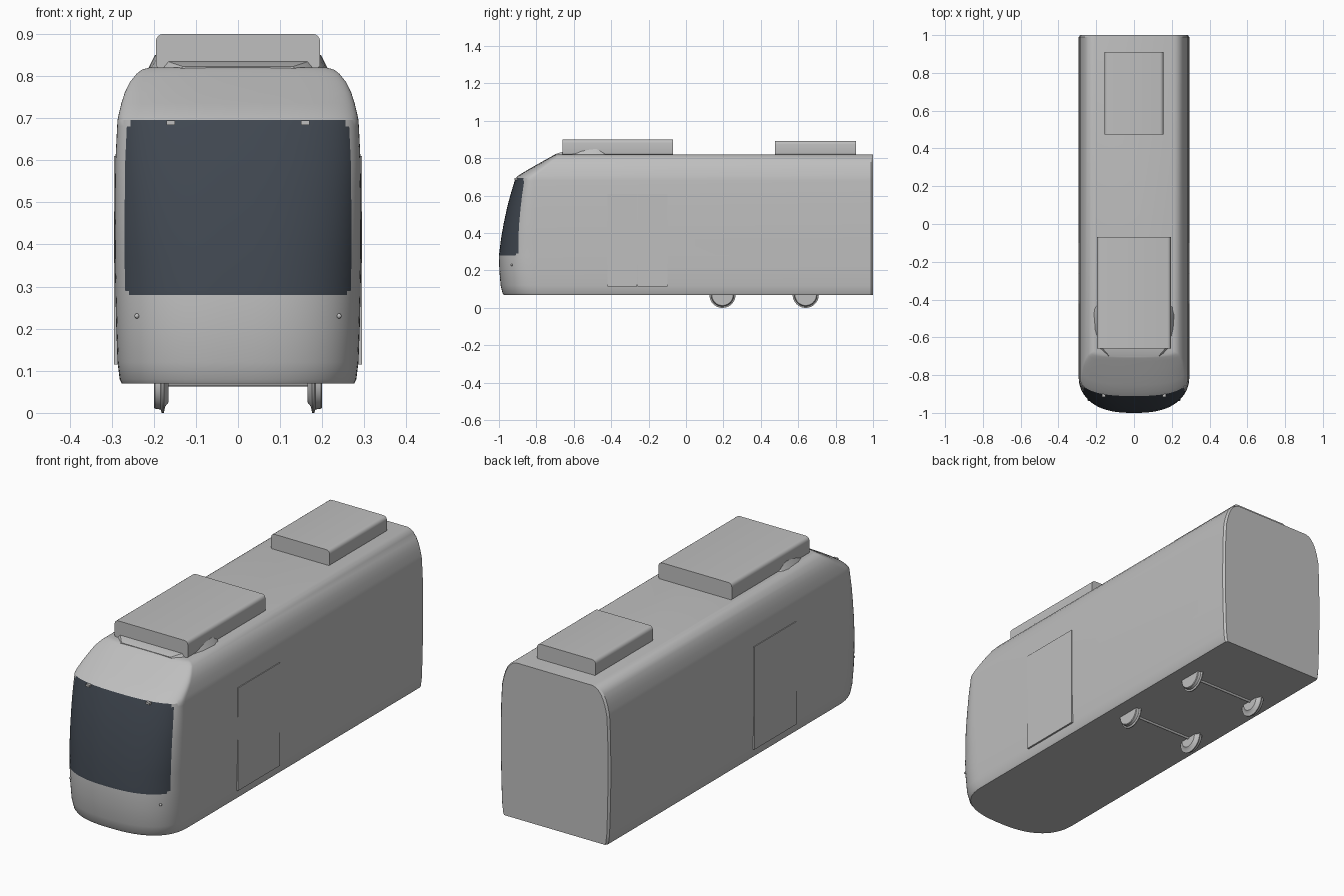
import bpy
import bmesh
from math import sin, cos, pi
from mathutils import Matrix

cube = bpy.data.objects.get("Cube")
if cube:
    bpy.data.objects.remove(cube, do_unlink=True)


def material(name, color):
    mat = bpy.data.materials.new(name)
    mat.use_nodes = True
    mat.diffuse_color = (*color, 1)
    mat.node_tree.nodes["Principled BSDF"].inputs["Base Color"].default_value = (*color, 1)
    return mat


GREY = material("body grey", (0.52, 0.52, 0.52))
GLASS = material("windscreen slate", (0.052, 0.064, 0.082))


def finish(bm, name, mats=(GREY,), angle=28):
    bmesh.ops.recalc_face_normals(bm, faces=bm.faces)
    mesh = bpy.data.meshes.new(name)
    bm.to_mesh(mesh)
    bm.free()
    for mat in mats:
        mesh.materials.append(mat)
    obj = bpy.data.objects.new(name, mesh)
    bpy.context.collection.objects.link(obj)
    bpy.ops.object.select_all(action="DESELECT")
    obj.select_set(True)
    bpy.context.view_layer.objects.active = obj
    bpy.ops.object.shade_smooth_by_angle(angle=angle * pi / 180)
    return obj


def loft(bm, rings):
    """Skin closed rings of points, cap both ends, return rows of side faces."""
    rows = [[bm.verts.new(p) for p in ring] for ring in rings]
    skin = []
    for low, high in zip(rows, rows[1:]):
        n = len(low)
        skin.append([bm.faces.new((low[j], low[(j + 1) % n], high[(j + 1) % n], high[j]))
                     for j in range(n)])
    bm.faces.new(rows[0][::-1])
    bm.faces.new(rows[-1])
    return skin


def box(name, x, y, z):
    bm = bmesh.new()
    bmesh.ops.create_cube(bm, size=1)
    for v in bm.verts:
        v.co = [r[0] if c < 0 else r[1] for r, c in zip((x, y, z), v.co)]
    return finish(bm, name)


# Body shell: height, half width, front end, depth of the nose curve
LEVELS = [
    (.07, .276, -.975, .21), (.08, .281, -.981, .21), (.12, .286, -.991, .21),
    (.2, .289, -.998, .21), (.28, .291, -1, .21), (.29, .291, -.999, .21),
    (.37, .293, -.989, .19), (.45, .293, -.975, .17), (.53, .292, -.958, .15),
    (.6, .291, -.94, .13), (.68, .287, -.916, .105), (.695, .286, -.911, .1),
    (.71, .283, -.893, .095), (.735, .277, -.852, .085), (.76, .269, -.808, .07),
    (.785, .257, -.764, .05), (.805, .241, -.728, .04), (.815, .228, -.71, .03),
    (.82, .21, -.7, .03),
]
STEPS = 42


def body_ring(z, w, front, depth):
    ring = [(w - .008, 1, z), (w, .99, z)]
    for i in range(STEPS + 1):
        c, s = cos(pi * i / STEPS), sin(pi * i / STEPS)
        x = w * abs(c) ** .8 * (1 if c > 0 else -1)
        ring.append((x, front + depth * (1 - max(s, 0) ** .8), z))
    return ring + [(-w, .99, z), (.008 - w, 1, z)]


bm = bmesh.new()
skin = loft(bm, [body_ring(*level) for level in LEVELS])

# Windscreen: nose faces between the sill and the brow, corners clipped
glass_rows = [i for i, level in enumerate(LEVELS) if .28 <= level[0] < .69]
first, last = 8, STEPS - 5
for i in glass_rows:
    clip = 1 if i in (glass_rows[0], glass_rows[-1]) else 0
    for j in range(first + clip, last + 1 - clip):
        skin[i][j].material_index = 1
finish(bm, "body_shell", (GREY, GLASS))


# Roof equipment pods with rounded long edges
def pod(name, half, y0, y1, top):
    bm = bmesh.new()
    bmesh.ops.create_cube(bm, size=1)
    for v in bm.verts:
        v.co = (v.co.x * 2 * half, y0 if v.co.y < 0 else y1, top if v.co.z > 0 else .818)
    for upper, radius in ((True, .018), (False, .01)):
        edges = [e for e in bm.edges
                 if abs(e.verts[0].co.y - e.verts[1].co.y) > .1
                 and all((v.co.z > .86) == upper for v in e.verts)]
        bmesh.ops.bevel(bm, geom=edges, offset=radius, segments=4, profile=.5,
                        affect="EDGES")
    finish(bm, name)


pod("front_roof_pod", .195, -.66, -.07, .9)
pod("rear_roof_pod", .156, .475, .91, .893)

# Fairing under the front pod: station, half width, height
STATIONS = [(-.7, .15, .822), (-.66, .185, .834), (-.56, .212, .842),
            (-.48, .217, .85), (-.44, .212, .832), (-.42, .195, .818)]
bm = bmesh.new()
loft(bm, [[(w, y, .81), (w - .02, y, z), (.02 - w, y, z), (-w, y, .81)]
          for y, w, z in STATIONS])
finish(bm, "roof_fairing")


# Wheels: tread, flange and tapered inner hub turned around the axle
WHEEL = [(.2, .045), (.2, .057), (.197, .06), (.184, .062), (.181, .07),
         (.176, .07), (.173, .055), (.165, .045)]


def wheel(name, side, y):
    bm = bmesh.new()
    n = 40
    loft(bm, [[(side * x, y + r * cos(2 * pi * k / n), .07 + r * sin(2 * pi * k / n))
               for k in range(n)] for x, r in WHEEL])
    finish(bm, name)


for end, y in (("front", .195), ("rear", .64)):
    for label, side in (("left", 1), ("right", -1)):
        wheel(f"{end}_{label}_wheel", side, y)
    bm = bmesh.new()
    bmesh.ops.create_cone(bm, cap_ends=True, segments=16, radius1=.007, radius2=.007,
                          depth=.36, matrix=Matrix.Translation((0, y, .07))
                          @ Matrix.Rotation(pi / 2, 4, "Y"))
    finish(bm, f"{end}_axle")

# Door leaves, headlamps and brow markers on both sides
for label, side in (("left", 1), ("right", -1)):
    xs = sorted((side * .284, side * .2942))
    box(f"{label}_front_door_leaf", xs, (-.42, -.261), (.115, .61))
    box(f"{label}_rear_door_leaf", xs, (-.259, -.1), (.115, .61))
    box(f"{label}_brow_marker", sorted((side * .15, side * .17)),
        (-.916, -.9), (.684, .694))
    bm = bmesh.new()
    bmesh.ops.create_uvsphere(bm, u_segments=12, v_segments=8, radius=.006,
                              matrix=Matrix.Translation((side * .24, -.932, .23)))
    finish(bm, f"{label}_headlamp")
